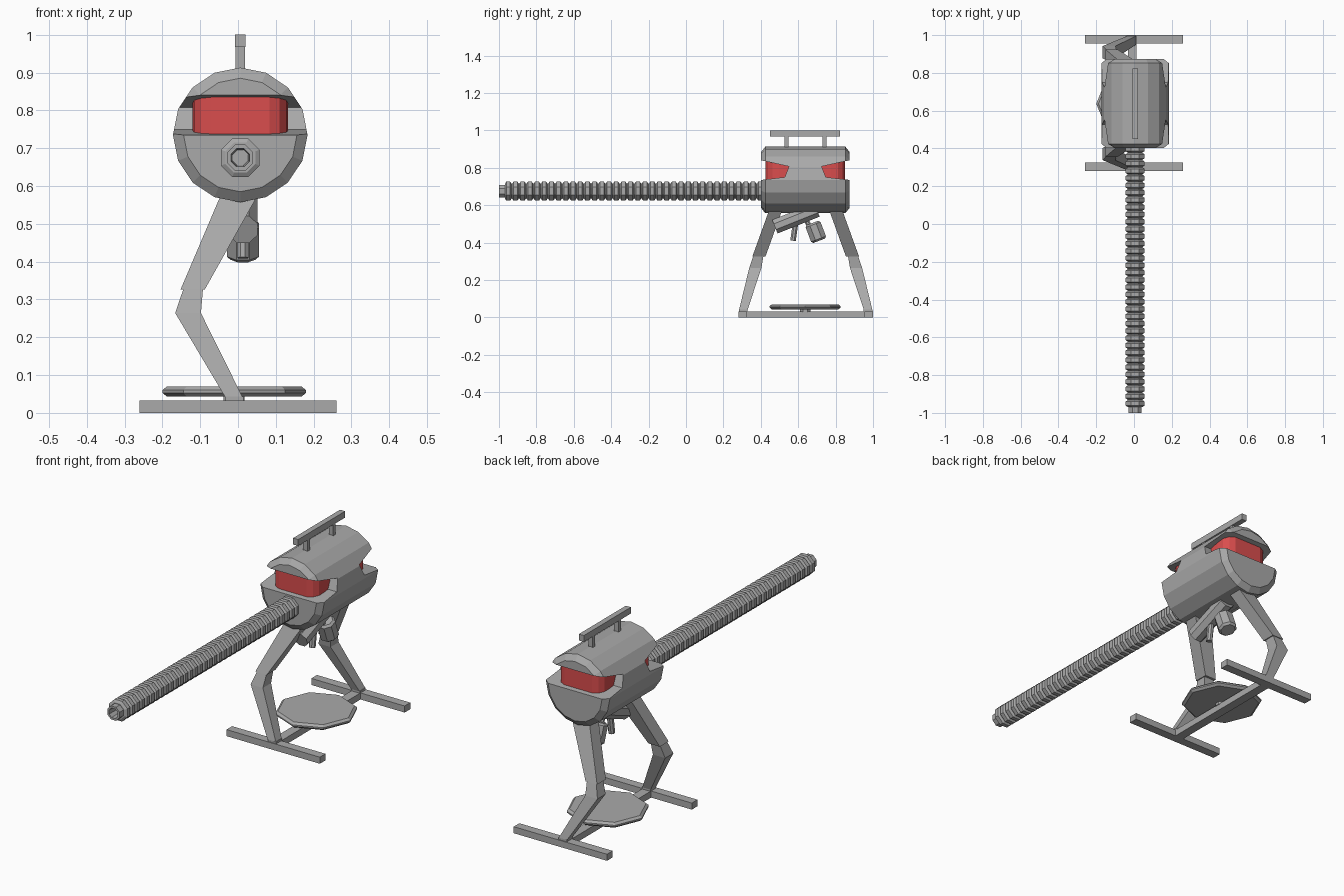
import bpy, bmesh, math
from mathutils import Vector

if "Cube" in bpy.data.objects:
    bpy.data.objects.remove(bpy.data.objects["Cube"])

CX, CY = 0.006, 0.638   # body centre line and middle of the stand


def material(name, rgb):
    m = bpy.data.materials.new(name)
    m.diffuse_color = (*rgb, 1)
    m.use_nodes = True
    m.node_tree.nodes["Principled BSDF"].inputs["Base Color"].default_value = m.diffuse_color
    return m


GREY = material("grey_metal", (0.40, 0.40, 0.40))
RED = material("red_glass", (0.70, 0.075, 0.075))


def finish(name, bm, mat=GREY):
    bmesh.ops.recalc_face_normals(bm, faces=bm.faces[:])
    me = bpy.data.meshes.new(name)
    bm.to_mesh(me)
    bm.free()
    me.materials.append(mat)
    ob = bpy.data.objects.new(name, me)
    bpy.context.collection.objects.link(ob)
    return ob


def loft(name, rings, mat=GREY, cap=True):
    """Skin a list of equal-length point rings."""
    bm = bmesh.new()
    vs = [[bm.verts.new(p) for p in r] for r in rings]
    n = len(vs[0])
    for a, b in zip(vs, vs[1:]):
        for i in range(n):
            j = (i + 1) % n
            bm.faces.new((a[i], a[j], b[j], b[i]))
    if cap:
        bm.faces.new(vs[0])
        bm.faces.new(vs[-1])
    return finish(name, bm, mat)


def box(name, x0, x1, y0, y1, z0, z1):
    return loft(name, [[(x0, y0, z), (x1, y0, z), (x1, y1, z), (x0, y1, z)] for z in (z0, z1)])


def lathe(name, start, end, profile, sides, turn=0.0):
    """Profile of (distance, radius) turned round the axis from start to end."""
    start = Vector(start)
    axis = (Vector(end) - start).normalized()
    side = Vector((1, 0, 0))
    side = (side - axis * side.dot(axis)).normalized()
    up = axis.cross(side)
    rings = []
    for d, r in profile:
        ring = []
        for i in range(sides):
            a = 2 * math.pi * i / sides + turn
            ring.append(start + axis * d + (side * math.cos(a) + up * math.sin(a)) * r)
        rings.append(ring)
    return loft(name, rings)


def tube(name, start, end, r, sides=8, bevel=0.0):
    length = (Vector(end) - Vector(start)).length
    prof = [(0, r), (length, r)]
    if bevel:
        prof = [(0, r - bevel), (bevel, r), (length - bevel, r), (length, r - bevel)]
    return lathe(name, start, end, prof, sides, math.pi / 8)


# body shell with chamfered ends
body = lathe("body_shell", (CX, 0.402, 0.735), (CX, 0.874, 0.735),
             [(0, 0.150), (0.022, 0.178), (0.450, 0.178), (0.472, 0.150)], 16)

# wedge notches at both ends for the visors
notch = [(0.34, 0.733), (0.402, 0.735), (0.528, 0.750), (0.551, 0.807),
         (0.402, 0.840), (0.34, 0.853)]
for flip in (False, True):
    pts = [(2 * CY - y if flip else y, z) for y, z in notch]
    cutter = loft("notch_cutter", [[(x, y, z) for y, z in pts] for x in (-0.4, 0.4)])
    cutter.hide_render = True
    mod = body.modifiers.new("notch", 'BOOLEAN')
    mod.operation = 'DIFFERENCE'
    mod.solver = 'EXACT'
    mod.object = cutter
    bpy.context.view_layer.objects.active = body
    bpy.ops.object.modifier_apply(modifier=mod.name)
    bpy.data.objects.remove(cutter)

# rounded glass core showing in both notches
corner = [(0.126, 0.138), (0.122, 0.175), (0.104, 0.200), (0.077, 0.212)]
plan = [(CX + x, CY + y) for x, y in corner]
plan += [(CX - x, CY + y) for x, y in reversed(corner)]
plan += [(CX - x, CY - y) for x, y in corner]
plan += [(CX + x, CY - y) for x, y in reversed(corner)]
loft("visor_glass", [[(x, y, z) for x, y in plan] for z in (0.70, 0.85)], RED)

# ribbed barrel with a hollow muzzle
profile = [(0.07, 0.022), (0, 0.026), (0, 0.037), (0.032, 0.037)]
ribs, pitch = 36, 0.0385
for i in range(ribs):
    d = 0.032 + i * pitch
    profile += [(d, 0.043), (d + 0.007, 0.055), (d + 0.028, 0.055), (d + 0.035, 0.043)]
profile.append((1.43, 0.043))
lathe("ribbed_barrel", (CX, -1, 0.675), (CX, 0.43, 0.675), profile, 8, math.pi / 8)

# top rail on two posts
box("top_rail", CX - 0.014, CX + 0.014, 0.45, 0.824, 0.968, 1.0)
for y in (0.537, 0.741):
    box("rail_post", CX - 0.012, CX + 0.012, y - 0.01, y + 0.01, 0.89, 0.97)


def leg_part(name, sections, flip):
    rings = []
    for x0, x1, y0, y1, z in sections:
        ring = [(x0, y0, z), (x1, y0, z), (x1, y1, z), (x0, y1, z)]
        rings.append([(x, 2 * CY + 0.004 - y if flip else y, zz) for x, y, zz in ring])
    loft(name, rings)


# bent legs and skids, front and back
for end, flip in (("front", False), ("back", True)):
    leg_part(end + "_thigh", [(-0.046, 0.052, 0.445, 0.515, 0.575),
                              (-0.152, -0.088, 0.355, 0.425, 0.326)], flip)
    leg_part(end + "_knee", [(-0.142, -0.092, 0.362, 0.415, 0.335),
                             (-0.166, -0.098, 0.338, 0.403, 0.264)], flip)
    leg_part(end + "_shin", [(-0.166, -0.098, 0.338, 0.403, 0.264),
                             (-0.034, 0.012, 0.284, 0.330, 0.042)], flip)
    leg_part(end + "_ankle", [(-0.033, 0.014, 0.284, 0.330, 0.043),
                              (-0.033, 0.014, 0.284, 0.330, 0.030)], flip)
    leg_part(end + "_skid", [(-0.26, 0.26, 0.28, 0.325, 0.0),
                             (-0.26, 0.26, 0.28, 0.325, 0.033)], flip)

# centre bar joining the skids, with the plate on a short stem
box("skid_bar", -0.033, 0.014, 0.32, 0.96, 0.0, 0.033)
tube("plate_stem", (-0.01, 0.637, 0.03), (-0.01, 0.637, 0.05), 0.03)
lathe("base_plate", (-0.01, 0.637, 0.043), (-0.01, 0.637, 0.07),
      [(0, 0.178), (0.010, 0.19), (0.017, 0.19), (0.027, 0.178)], 8)

# pods hanging below the body
tube("slanted_pod", (0.013, 0.475, 0.485), (0.013, 0.70, 0.575), 0.042)
tube("pod_peg", (0.013, 0.585, 0.50), (0.013, 0.572, 0.41), 0.016)
tube("pod_arm", (0.013, 0.62, 0.56), (0.013, 0.67, 0.47), 0.014)
tube("lower_pod", (0.013, 0.676, 0.505), (0.013, 0.712, 0.410), 0.046, 8, 0.010)
